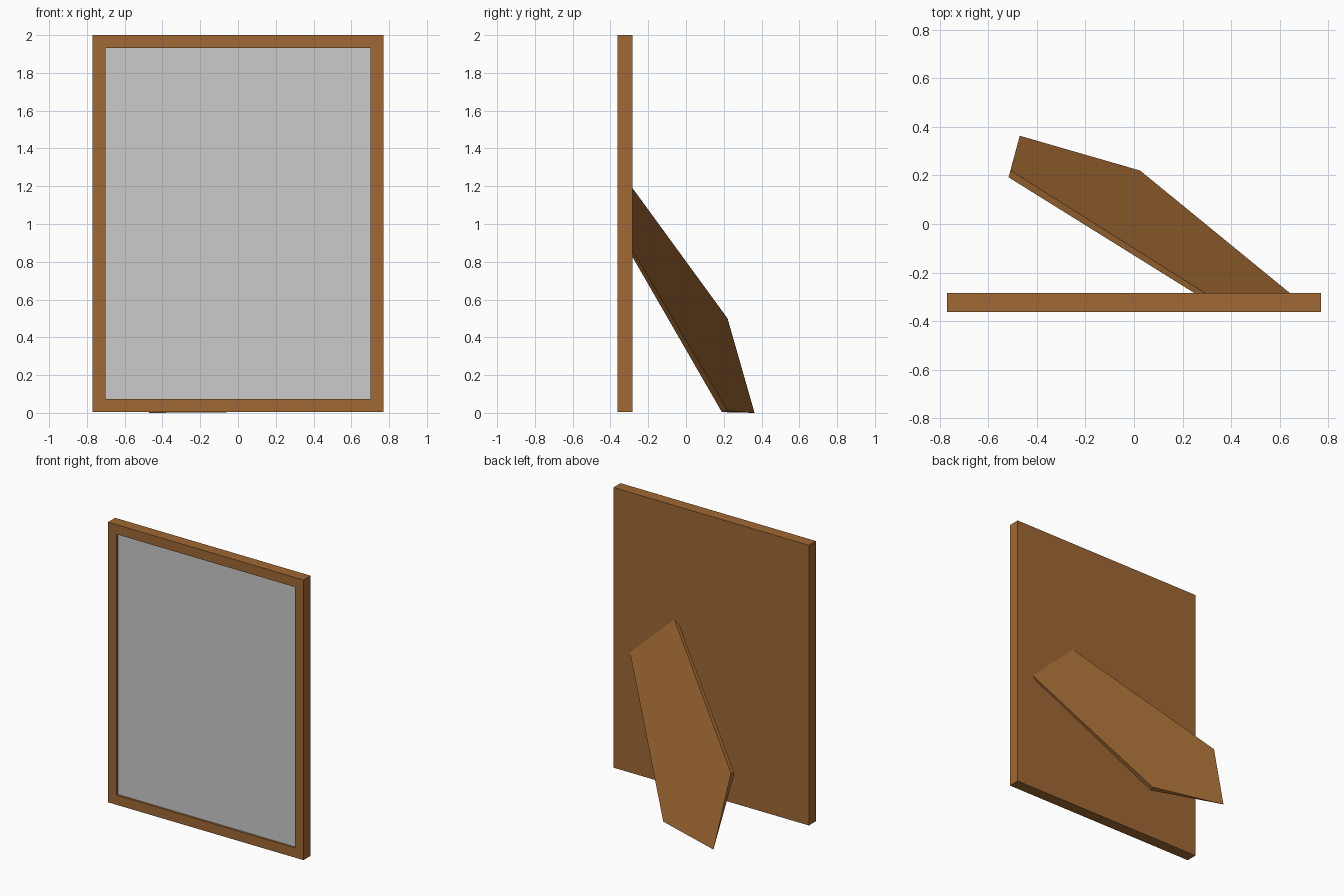
import bpy, bmesh
from mathutils import Vector

if "Cube" in bpy.data.objects:
    bpy.data.objects.remove(bpy.data.objects["Cube"])

W, TOP, BOTTOM = 0.77, 2.0, 0.005
FRONT, BACK, RECESS = -0.363, -0.283, 0.015

wood = bpy.data.materials.new("wood")
wood.diffuse_color = (0.35, 0.14, 0.033, 1)
wood.use_nodes = True
wood.node_tree.nodes["Principled BSDF"].inputs["Base Color"].default_value = wood.diffuse_color


def add_object(name, bm, mat=None):
    bmesh.ops.recalc_face_normals(bm, faces=bm.faces)
    mesh = bpy.data.meshes.new(name)
    bm.to_mesh(mesh)
    bm.free()
    ob = bpy.data.objects.new(name, mesh)
    bpy.context.collection.objects.link(ob)
    if mat:
        mesh.materials.append(mat)
    return ob


# frame: a box whose front face is inset and pushed in, with the recess floor left open
bm = bmesh.new()
bmesh.ops.create_cube(bm, size=1)
bmesh.ops.scale(bm, vec=(2 * W, BACK - FRONT, TOP - BOTTOM), verts=bm.verts)
bmesh.ops.translate(bm, vec=(0, (FRONT + BACK) / 2, (TOP + BOTTOM) / 2), verts=bm.verts)
front = min(bm.faces, key=lambda f: f.calc_center_median().y)
bmesh.ops.inset_region(bm, faces=[front], thickness=0.097)
floor = bmesh.ops.extrude_discrete_faces(bm, faces=[front])["faces"][0]
bmesh.ops.translate(bm, vec=(0, RECESS, 0), verts=floor.verts)
opening = [v.co.copy() for v in floor.verts]
bmesh.ops.delete(bm, geom=[floor], context='FACES_ONLY')
add_object("frame", bm, wood)

# picture panel filling the recess floor
bm = bmesh.new()
face = bm.faces.new([bm.verts.new(co) for co in opening])
bm.normal_update()
picture = add_object("picture_panel", bm)
if picture.data.polygons[0].normal.y > 0:
    picture.data.flip_normals()

# stand leg: slanted five-sided board that thins to one point at its foot
outer = [Vector(p) for p in ((0.64, BACK, 0.86), (0.29, BACK, 1.19),
                             (-0.508, 0.22, 0.50), (-0.47, 0.363, 0), (0.025, 0.22, 0.012))]
inner = [Vector(p) for p in ((0.60, BACK, 0.825), (0.247, BACK, 1.15),
                             (-0.516, 0.192, 0.49), None and () or (-0.47, 0.363, 0), (0.015, 0.19, 0.004))]
bm = bmesh.new()
rings = [[bm.verts.new(p) for p in ring] for ring in (outer, inner)]
for ring in rings:
    bm.faces.new(ring)
for i in range(5):
    j = (i + 1) % 5
    bm.faces.new((rings[0][i], rings[0][j], rings[1][j], rings[1][i]))
bmesh.ops.remove_doubles(bm, verts=bm.verts, dist=0.001)
add_object("stand_leg", bm, wood)
